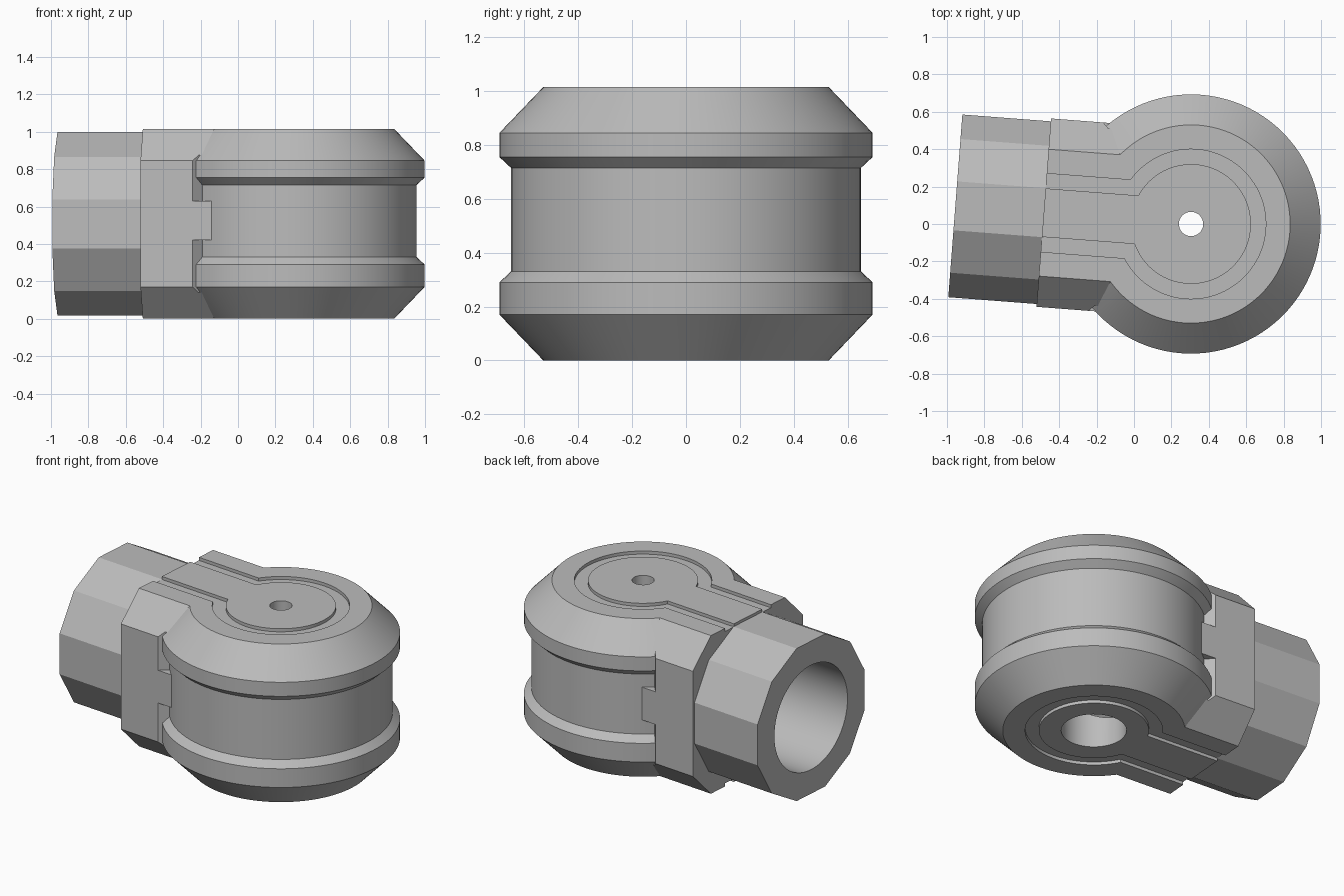
import bpy, bmesh
from math import sin, cos, pi, radians, asin, sqrt
from mathutils import Vector

if "Cube" in bpy.data.objects:
    bpy.data.objects.remove(bpy.data.objects["Cube"], do_unlink=True)

HEIGHT = 1.015
MID = HEIGHT / 2
ARM_END = -0.79

grey = bpy.data.materials.new("cast_grey")
grey.use_nodes = True
grey.diffuse_color = (0.5, 0.5, 0.5, 1)
grey.node_tree.nodes["Principled BSDF"].inputs["Base Color"].default_value = (0.5, 0.5, 0.5, 1)


def loft(name, rings):
    """Skin a closed solid through successive point rings."""
    bm = bmesh.new()
    loops = [[bm.verts.new(p) for p in ring] for ring in rings]
    n = len(loops[0])
    for a, b in zip(loops, loops[1:]):
        for i in range(n):
            j = (i + 1) % n
            bm.faces.new((a[i], a[j], b[j], b[i]))
    bm.faces.new(loops[0])
    bm.faces.new(loops[-1])
    bmesh.ops.recalc_face_normals(bm, faces=bm.faces)
    mesh = bpy.data.meshes.new(name)
    bm.to_mesh(mesh)
    bm.free()
    mesh.materials.append(grey)
    ob = bpy.data.objects.new(name, mesh)
    bpy.context.collection.objects.link(ob)
    return ob


def lathe(name, profile, sides=96):
    turn = [2 * pi * i / sides for i in range(sides)]
    return loft(name, [[(r * cos(t), r * sin(t), z) for t in turn] for r, z in profile])


def prism(name, outline, z0, z1):
    return loft(name, [[(x, y, z) for x, y in outline] for z in (z0, z1)])


def rod(name, r, x0, x1, sides, phase=0.0):
    turn = [phase + 2 * pi * i / sides for i in range(sides)]
    return loft(name, [[(x, r * cos(t), MID + r * sin(t)) for t in turn] for x in (x0, x1)])


def boolean(target, tool, operation="DIFFERENCE", keep=False):
    mod = target.modifiers.new("cut", "BOOLEAN")
    mod.operation = operation
    mod.solver = "EXACT"
    mod.object = tool
    bpy.context.view_layer.objects.active = target
    bpy.ops.object.modifier_apply(modifier=mod.name)
    if not keep:
        bpy.data.objects.remove(tool, do_unlink=True)


def keyhole(r, half, end):
    """Open outline: along one side, around the disc, back along the other."""
    start = pi - asin(half / r)
    arc = [start - 2 * start * i / 72 for i in range(73)]
    return [(end, half)] + [(r * cos(t), r * sin(t)) for t in arc] + [(end, -half)]


# Round housing with two flanges
housing = lathe("housing", [
    (0.53, 0), (0.693, 0.17), (0.693, 0.29), (0.65, 0.33),
    (0.65, 0.715), (0.693, 0.755), (0.693, 0.845), (0.53, HEIGHT)])

# Chamfered arm with relieved inner corners that leave a central tab
section = [(-0.34, 0), (0.34, 0), (0.505, 0.17), (0.505, 0.845),
           (0.34, HEIGHT), (-0.34, HEIGHT), (-0.505, 0.845), (-0.505, 0.17)]
arm = loft("arm", [[(x, y, z) for y, z in section] for x in (ARM_END, -0.25)])
for side in (-1, 1):
    for low, high in ((0.14, 0.42), (0.63, 0.875)):
        corner = [(-0.57, 0.565 * side), (-0.36, 0.355 * side), (-0.36, 0.565 * side)]
        boolean(arm, prism("corner_cutter", corner, low, high))
boolean(housing, arm, "UNION")

# Keyhole grooves on both flat sides
outline = keyhole(0.40, 0.21, -0.85) + keyhole(0.32, 0.13, -0.85)[::-1]
for low, high in ((-0.05, 0.02), (HEIGHT - 0.02, HEIGHT + 0.05)):
    boolean(housing, prism("groove_cutter", outline, low, high))

# Twelve-sided sleeve
sleeve = rod("sleeve", 0.507, ARM_END - 0.474, ARM_END + 0.01, 12, pi / 12)

# Long bore, lower opening and small top hole
bore = rod("bore_cutter", 0.335, -1.5, 0.25, 64)
boolean(sleeve, bore, keep=True)
boolean(housing, bore)
boolean(housing, lathe("lower_hole_cutter", [(0.19, -0.1), (0.19, MID)], 48))
boolean(housing, lathe("top_hole_cutter", [(0.065, MID), (0.065, HEIGHT + 0.1)], 32))

# Place the parts and smooth the round surfaces
for ob in (housing, sleeve):
    ob.location = (0.305, 0, 0)
    ob.rotation_euler = (0, 0, radians(-4.4))
    bpy.ops.object.select_all(action="DESELECT")
    ob.select_set(True)
    bpy.context.view_layer.objects.active = ob
    bpy.ops.object.shade_smooth_by_angle(angle=radians(20))
